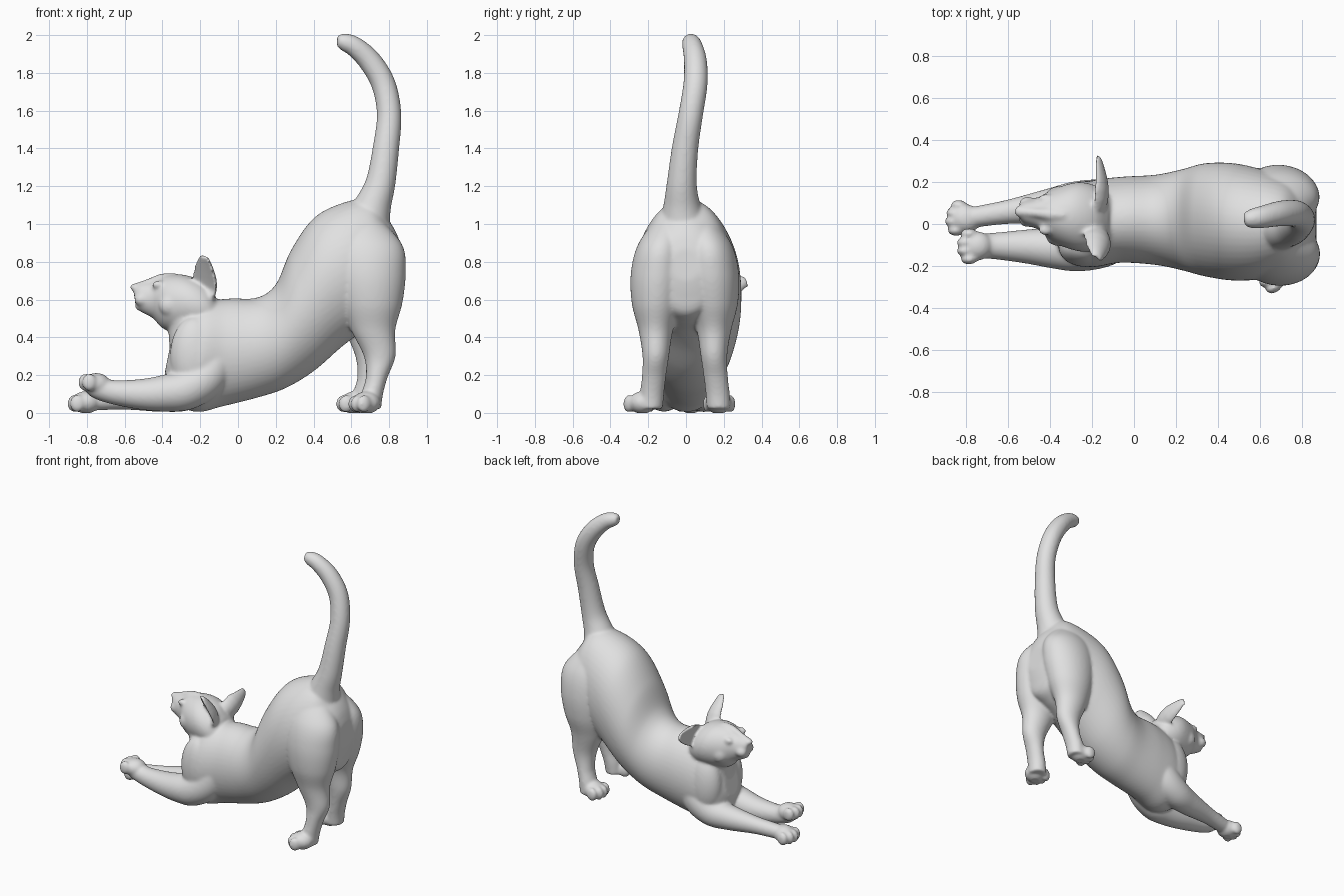
import bpy, bmesh, math
from mathutils import Vector, Matrix

cube = bpy.data.objects.get("Cube")
if cube:
    bpy.data.objects.remove(cube)

bm = bmesh.new()
SIDES = 48


def smooth_path(rows, steps=8):
    """Catmull-Rom blend of equal-length rows."""
    rows = [Vector(r) for r in rows]
    out = []
    for i in range(len(rows) - 1):
        a, b, c, d = rows[max(i - 1, 0)], rows[i], rows[i + 1], rows[min(i + 2, len(rows) - 1)]
        for s in range(steps):
            t = s / steps
            out.append(b + (c - a) * t / 2 + (a * 2 - b * 5 + c * 4 - d) * t * t / 2
                       + (b * 3 - a - c * 3 + d) * t ** 3 / 2)
    return out + [rows[-1]]


def loft(rings):
    """Closed skin through rings of (centre, side axis, front axis, front dent)."""
    loops = []
    for c, u, v, dent in rings:
        loop = []
        for k in range(SIDES):
            a = math.tau * k / SIDES
            s = math.sin(a)
            loop.append(bm.verts.new(c + u * math.cos(a) + v * (s * dent if s > 0 else s)))
        loops.append(loop)
    faces = [bm.faces.new(loops[0][::-1]), bm.faces.new(loops[-1])]
    for p, q in zip(loops, loops[1:]):
        for k in range(SIDES):
            n = (k + 1) % SIDES
            faces.append(bm.faces.new((p[k], p[n], q[n], q[k])))
    bmesh.ops.recalc_face_normals(bm, faces=faces)


def barrel(rows):
    """Rows: top x, top z, bottom x, bottom z, centre y, half width."""
    loft([(Vector(((a + c) / 2, y, (b + d) / 2)), Vector((0, w, 0)),
           Vector(((a - c) / 2, 0, (b - d) / 2)), 1) for a, b, c, d, y, w in smooth_path(rows)])


def column(rows):
    """Rows: centre x, y, z, radius x, radius y."""
    loft([(Vector((x, y, z)), Vector((rx, 0, 0)), Vector((0, ry, 0)), 1)
          for x, y, z, rx, ry in smooth_path(rows)])


def tube(rows):
    """Rows: centre x, y, z, radius."""
    pts = smooth_path(rows)
    rings = []
    for i, p in enumerate(pts):
        t = (pts[min(i + 1, len(pts) - 1)] - pts[max(i - 1, 0)]).xyz.normalized()
        v = t.cross(Vector((0, 1, 0))).normalized()
        rings.append((p.xyz, t.cross(v) * p[3], v * p[3], 1))
    loft(rings)


def blob(centre, radii, turn=0):
    m = Matrix.Translation(centre) @ Matrix.Rotation(turn, 4, 'Z') @ Matrix.Diagonal((*radii, 1))
    bmesh.ops.create_uvsphere(bm, u_segments=32, v_segments=20, radius=1, matrix=m)


def ear(base, tip, opening, width):
    """Tapered cup, hollow toward the opening direction."""
    base, tip = Vector(base), Vector(tip)
    axis = (tip - base).normalized()
    front = Vector(opening)
    front = (front - axis * front.dot(axis)).normalized()
    side = axis.cross(front)
    rings = []
    for t, w in ((-.25, .85), (0, 1), (.25, 1), (.5, .86), (.75, .66), (.92, .48), (1, .34)):
        dent = 1 if t < 0 else -.2
        rings.append((base.lerp(tip, t), side * width * w, front * width * w * .85, dent))
    loft(rings)


def paw(x, y, z, turn, lift=0):
    """Rounded foot with four toes toward -x."""
    blob((x, y, z), (.075, .07, .06), turn)
    for k, reach in enumerate((.04, .058, .056, .036)):
        p = Matrix.Rotation(turn, 3, 'Z') @ Vector((-reach, (k - 1.5) * .041, 0))
        blob((x + p.x, y + p.y, z - .006 + lift), (.04, .025, .047), turn)


# torso, chest to rump
barrel([(-.35, .4, -.39, .2, 0, .08), (-.325, .47, -.34, .06, 0, .155),
        (-.2, .58, -.22, .005, 0, .205), (-.05, .605, -.08, .035, .02, .205),
        (.1, .61, .1, .08, .02, .215), (.2, .68, .25, .13, .02, .24),
        (.28, .86, .4, .22, .02, .27), (.4, 1.03, .55, .35, .01, .28),
        (.55, 1.11, .66, .43, 0, .262), (.7, 1.13, .76, .48, 0, .22),
        (.79, 1.03, .835, .53, 0, .18), (.84, .95, .86, .62, 0, .14),
        (.865, .87, .873, .7, 0, .08)])

# neck and head
tube([(-.27, .03, .56, .13), (-.23, .02, .47, .145), (-.2, .01, .36, .165), (-.17, .01, .27, .18)])
barrel([(-.552, .675, -.55, .615, .06, .03), (-.515, .688, -.525, .545, .055, .056),
        (-.455, .698, -.45, .5, .05, .08), (-.38, .728, -.385, .44, .04, .128),
        (-.28, .73, -.25, .42, .035, .165), (-.18, .69, -.15, .42, .025, .15),
        (-.12, .62, -.08, .44, .02, .1)])
# nose, bridge, whisker pads, chin, cheeks and eyes
blob((-.55, .06, .665), (.022, .028, .02))
tube([(-.54, .058, .665, .022), (-.47, .053, .69, .022), (-.4, .046, .708, .03),
      (-.33, .04, .71, .03)])
for y, z in ((.02, .6), (.095, .595)):
    blob((-.508, y, z), (.042, .036, .036))
blob((-.51, .058, .562), (.035, .03, .025))
for y, z in ((-.06, .57), (.135, .555)):
    blob((-.36, y, z), (.06, .045, .06))
for y, z in ((-.03, .678), (.12, .662)):
    blob((-.422, y, z), (.034, .024, .023))
ear((-.185, -.075, .66), (-.185, -.17, .825), (-.55, -.75, -.25), .078)
ear((-.185, .13, .64), (-.185, .325, .695), (-.8, .3, 0), .076)

# front legs, shoulder to paw
for side in (-1, 1):
    blob((-.23, side * .113, .3), (.13, .092, .21))
tube([(-.08, -.07, .36, .1), (-.16, -.1, .2, .11), (-.27, -.118, .125, .108),
      (-.38, -.115, .105, .098), (-.5, -.108, .098, .083),
      (-.65, -.105, .108, .065), (-.74, -.105, .13, .058), (-.77, -.105, .145, .05)])
paw(-.75, -.105, .152, .05, .016)
tube([(-.08, .07, .36, .1), (-.16, .1, .2, .11), (-.27, .105, .115, .1),
      (-.4, .085, .09, .085), (-.6, .058, .075, .058),
      (-.75, .035, .064, .05), (-.82, .025, .06, .042)])
paw(-.805, .025, .056, -.1)

# hind legs
for side, shift, spread in ((-1, 0, 0), (1, -.045, -.012)):
    rows = [(.65, .09, 1.03, .1, .07), (.685, .13, .89, .185, .125), (.695, .145, .74, .193, .147),
            (.705, .155, .58, .165, .132), (.715, .16, .44, .118, .092), (.75, .16, .3, .084, .07),
            (.735, .17, .19, .058, .064), (.71, .18, .1, .058, .064), (.7, .185, .02, .058, .062)]
    column([(x + shift * max(0, min(1, (.8 - z) * 2)), side * (y + spread), z, rx, ry)
            for x, y, z, rx, ry in rows])
    paw(.68 + shift * 1.4, side * (.232 + spread * 5), .054, .4 if side < 0 else -.1)

# tail
tube([(.68, -.015, 1.0, .13), (.715, -.022, 1.1, .098), (.755, -.022, 1.22, .079),
      (.783, -.005, 1.4, .07), (.8, .025, 1.58, .065), (.77, .05, 1.74, .064),
      (.7, .05, 1.86, .061), (.62, .035, 1.937, .054), (.56, .025, 1.963, .046),
      (.525, .02, 1.966, .03)])

# blend the parts into one skin
draft = bpy.data.meshes.new("cat_draft")
bm.to_mesh(draft)
bm.free()
cat = bpy.data.objects.new("stretching_cat", draft)
bpy.context.scene.collection.objects.link(cat)
remesh = cat.modifiers.new("blend", 'REMESH')
remesh.mode = 'VOXEL'
remesh.voxel_size = .0085
relax = cat.modifiers.new("relax", 'SMOOTH')
relax.factor = .5
relax.iterations = 14
bpy.context.view_layer.update()
skin = bpy.data.meshes.new_from_object(cat.evaluated_get(bpy.context.evaluated_depsgraph_get()))
cat.modifiers.clear()
cat.data = skin
skin.name = "cat_skin"
bpy.data.meshes.remove(draft)

# flat contact with the floor
for v in skin.vertices:
    v.co.z = max(v.co.z, 0)
skin.shade_smooth()

grey = bpy.data.materials.new("plain_grey")
grey.use_nodes = True
colour = (.75, .75, .75, 1)
grey.diffuse_color = colour
grey.node_tree.nodes["Principled BSDF"].inputs["Base Color"].default_value = colour
skin.materials.clear()
skin.materials.append(grey)
